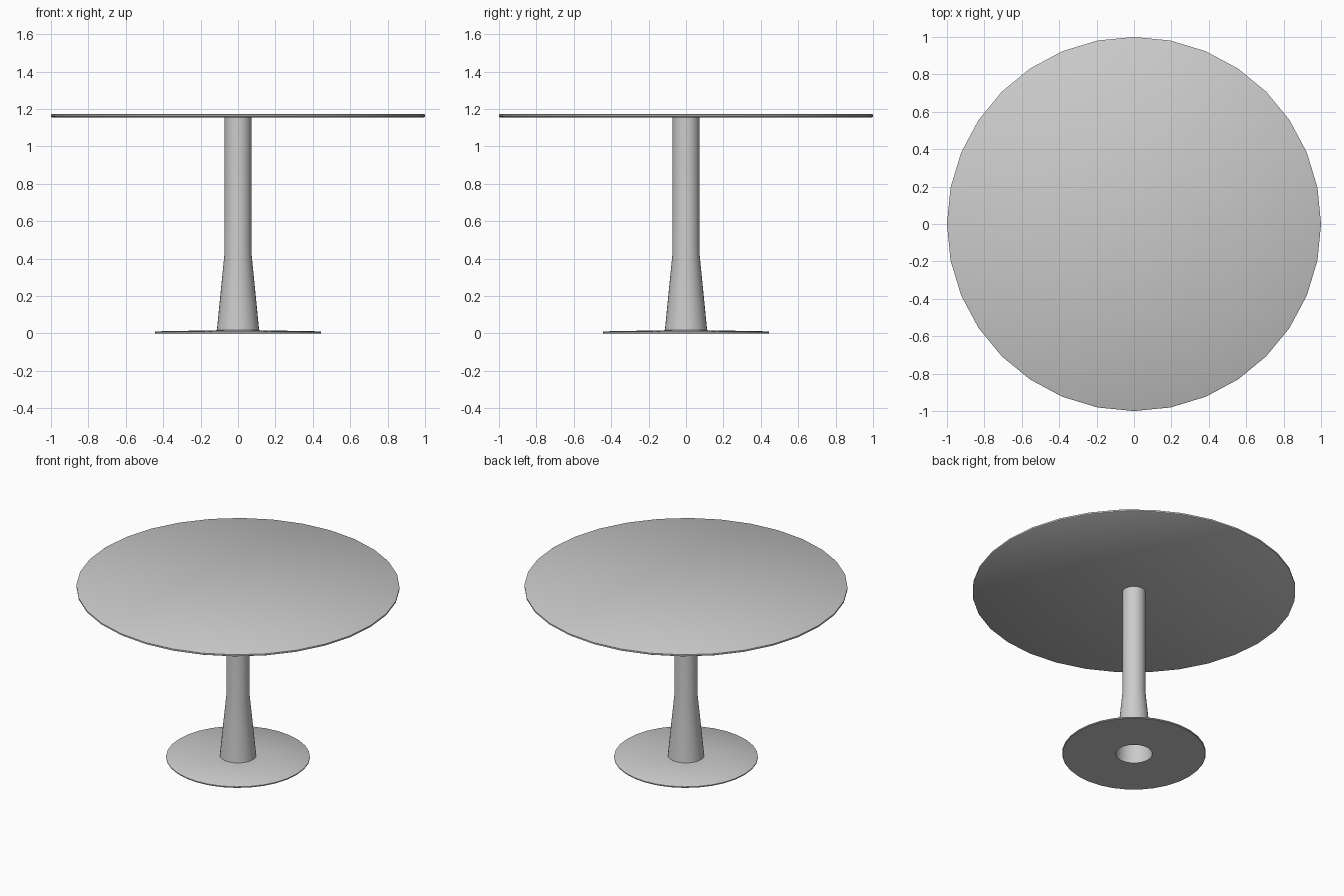
import bpy, bmesh, math

if "Cube" in bpy.data.objects:
    bpy.data.objects.remove(bpy.data.objects["Cube"])

SIDES = 32


def lathe(name, profile, closed=False):
    """Revolve an (r, z) profile around z; r = 0 points become poles."""
    bm = bmesh.new()
    verts = [bm.verts.new((r, 0, z)) for r, z in profile]
    pairs = list(zip(verts, verts[1:]))
    if closed:
        pairs.append((verts[-1], verts[0]))
    edges = [bm.edges.new(p) for p in pairs]
    bmesh.ops.spin(bm, geom=verts + edges, cent=(0, 0, 0), axis=(0, 0, 1),
                   angle=math.tau, steps=SIDES, use_duplicate=False)
    bmesh.ops.remove_doubles(bm, verts=bm.verts[:], dist=0.0005)
    bmesh.ops.recalc_face_normals(bm, faces=bm.faces[:])
    mesh = bpy.data.meshes.new(name)
    bm.to_mesh(mesh)
    bm.free()
    obj = bpy.data.objects.new(name, mesh)
    bpy.context.collection.objects.link(obj)
    bpy.ops.object.select_all(action='DESELECT')
    obj.select_set(True)
    bpy.context.view_layer.objects.active = obj
    bpy.ops.object.shade_smooth_by_angle(angle=math.radians(35))
    return obj


# Round top with softened rim
lathe("table_top", [(0, 1.155), (0.994, 1.155), (1.0, 1.159),
                    (1.0, 1.169), (0.994, 1.173), (0, 1.173)])

# Pedestal: flat foot disc with open centre, flared sleeve, straight hollow post
lathe("pedestal", [(0.113, 0), (0.442, 0), (0.445, 0.003), (0.445, 0.009),
                   (0.442, 0.011), (0.113, 0.017), (0.072, 0.43), (0.072, 1.155)])

# Inner wall of the foot opening
lathe("foot_opening_wall", [(0.113, 0), (0.113, 0.017)])
